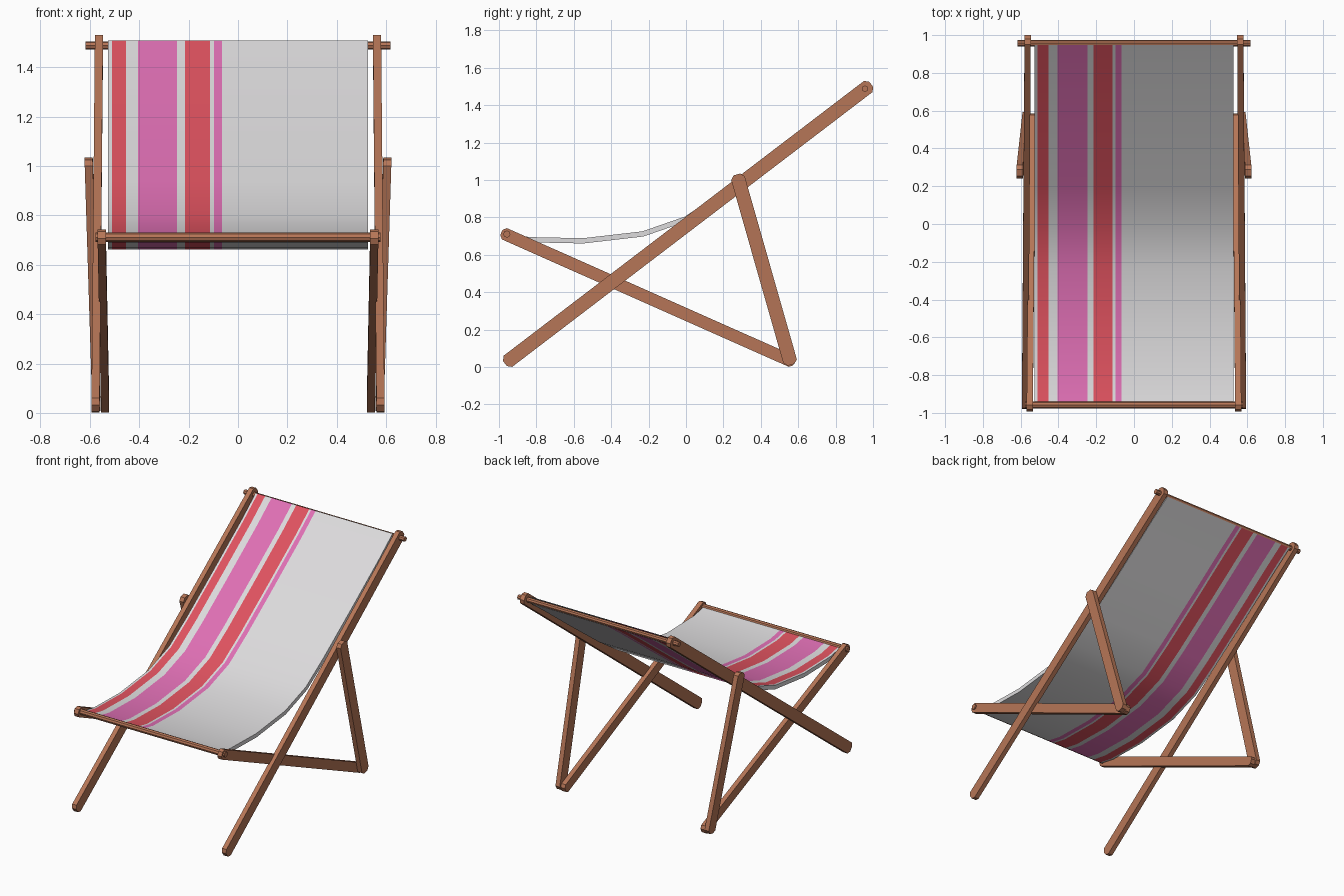
import bpy, bmesh, math
from mathutils import Vector

if "Cube" in bpy.data.objects:
    bpy.data.objects.remove(bpy.data.objects["Cube"])


def material(name, col):
    m = bpy.data.materials.new(name)
    m.diffuse_color = (*col, 1)
    m.use_nodes = True
    m.node_tree.nodes["Principled BSDF"].inputs["Base Color"].default_value = m.diffuse_color
    return m


wood = material("warm_wood", (0.47, 0.18, 0.095))
white = material("off_white_cloth", (0.72, 0.71, 0.72))
red = material("red_stripe", (0.74, 0.085, 0.115))
pink = material("pink_stripe", (0.74, 0.16, 0.46))


def finish(name, bm, mats):
    me = bpy.data.meshes.new(name)
    bmesh.ops.recalc_face_normals(bm, faces=bm.faces[:])
    bm.to_mesh(me)
    bm.free()
    for m in mats:
        me.materials.append(m)
    ob = bpy.data.objects.new(name, me)
    bpy.context.collection.objects.link(ob)
    return ob


def rail_pair(name, a, b, width, thick=0.033, cut=0.02):
    """Flat wooden bar from a to b (x, y, z) with clipped end corners, mirrored in x."""
    a, b = Vector(a), Vector(b)
    axis = b - a
    length = axis.length
    d = axis / length
    side = Vector((0, -d.z, d.y)).normalized()
    h = width / 2
    outline = [(0, -h + cut), (cut, -h), (length - cut, -h), (length, -h + cut),
               (length, h - cut), (length - cut, h), (cut, h), (0, h - cut)]
    bm = bmesh.new()
    rings = [[bm.verts.new(a + d * u + side * v + Vector((s * thick / 2, 0, 0)))
              for u, v in outline] for s in (-1, 1)]
    for r in rings:
        bm.faces.new(r)
    for i in range(8):
        j = (i + 1) % 8
        bm.faces.new((rings[0][i], rings[0][j], rings[1][j], rings[1][i]))
    ob = finish(name, bm, [wood])
    mir = ob.modifiers.new("Mirror", 'MIRROR')
    mir.use_axis = (True, False, False)
    mir.use_mirror_merge = False


# Wooden frame: long back rails, seat rails and rear struts
rail_pair("back_rail", (0.577, -0.968, 0.019), (0.563, 0.99, 1.512), 0.075)
rail_pair("seat_rail", (0.552, -0.987, 0.720), (0.538, 0.58, 0.024), 0.066, cut=0.018)
rail_pair("rear_strut", (0.605, 0.272, 1.03), (0.573, 0.562, 0.012), 0.075)


def rod(name, y, z, half, radius):
    bpy.ops.mesh.primitive_cylinder_add(vertices=8, radius=radius, depth=2 * half,
                                        location=(0, y, z), rotation=(0, math.pi / 2, 0))
    ob = bpy.context.object
    ob.name = name
    ob.data.materials.append(wood)


# Cross rods that carry the cloth
rod("top_rod", 0.957, 1.488, 0.618, 0.017)
rod("front_rod", -0.958, 0.711, 0.578, 0.019)

# Cloth: sagging sleeve, open at both ends around the rods, cut in stripes along x
path = [(-0.955, 0.703), (-0.84, 0.681), (-0.55, 0.675), (-0.23, 0.712), (0.0, 0.792),
        (0.2, 0.925), (0.5, 1.145), (0.8, 1.37), (0.959, 1.492)]
stripes = [(-0.527, 0), (-0.511, 1), (-0.453, 0), (-0.404, 2), (-0.247, 0),
           (-0.214, 1), (-0.113, 0), (-0.098, 2), (-0.065, 0), (0.527, 0)]
bm = bmesh.new()
layers = ([], [])
for i, (y, z) in enumerate(path):
    p, q = path[max(i - 1, 0)], path[min(i + 1, len(path) - 1)]
    t = Vector((q[0] - p[0], q[1] - p[1])).normalized()
    half = 0.02 if i == len(path) - 1 else 0.014
    for s, layer in zip((1, -1), layers):
        layer.append([bm.verts.new((x, y - t.y * half * s, z + t.x * half * s))
                      for x, _ in stripes])
up, low = layers
last = len(stripes) - 1
for i in range(len(path) - 1):
    for j in range(last):
        for L in layers:
            f = bm.faces.new((L[i][j], L[i][j + 1], L[i + 1][j + 1], L[i + 1][j]))
            f.material_index = stripes[j][1]
    for j in (0, last):
        bm.faces.new((up[i][j], up[i + 1][j], low[i + 1][j], low[i][j]))
cloth = finish("sling_cloth", bm, [white, red, pink])
bpy.ops.object.select_all(action='DESELECT')
cloth.select_set(True)
bpy.context.view_layer.objects.active = cloth
bpy.ops.object.shade_smooth_by_angle(angle=math.radians(35))
